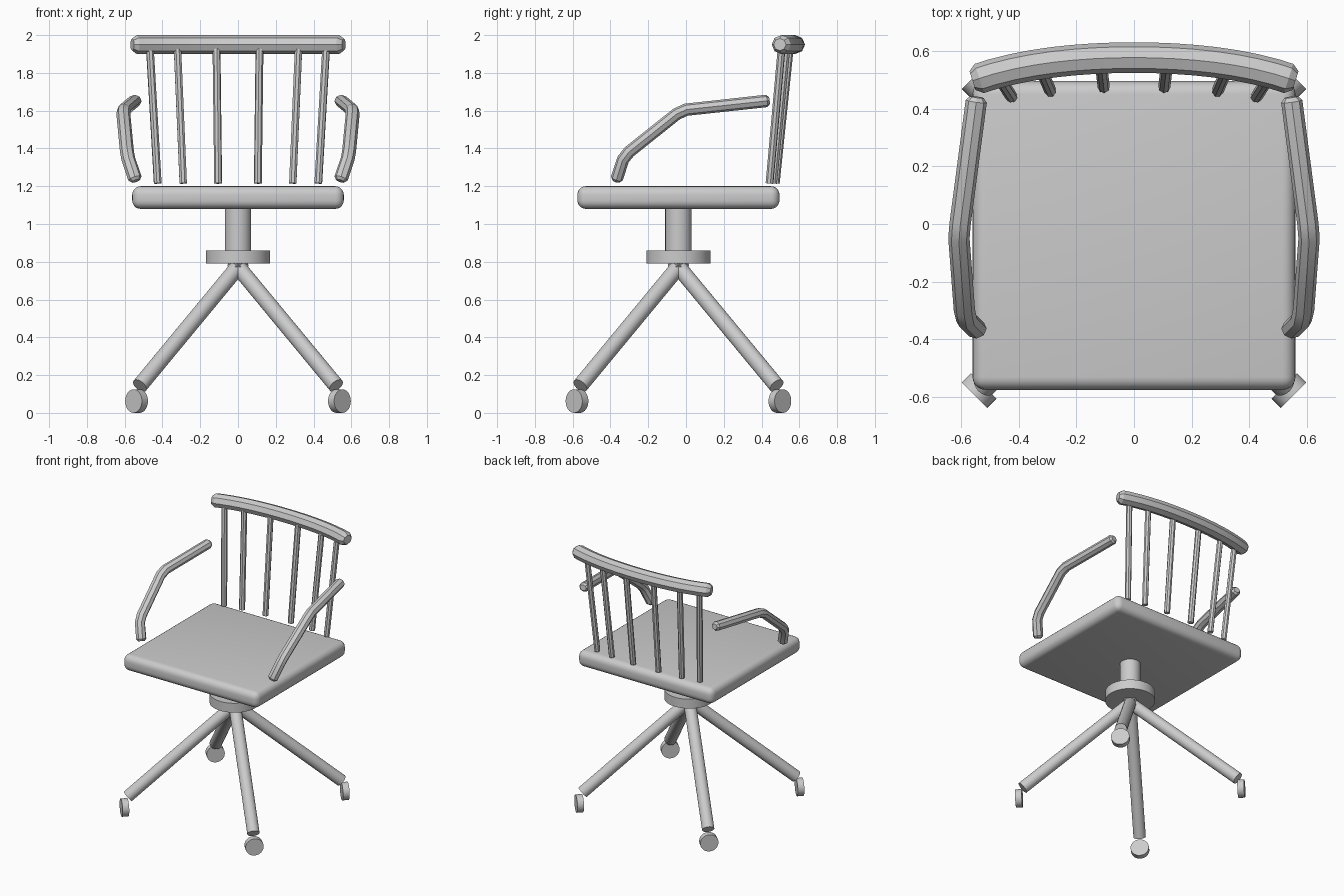
import bpy, bmesh, math
from mathutils import Vector

if "Cube" in bpy.data.objects:
    bpy.data.objects.remove(bpy.data.objects["Cube"])

grey = bpy.data.materials.new("plain grey")
grey.diffuse_color = (0.6, 0.6, 0.6, 1)
grey.use_nodes = True
grey.node_tree.nodes["Principled BSDF"].inputs["Base Color"].default_value = grey.diffuse_color
CY = -0.04  # y of the swivel axis


def finish(name, bm, angle=35):
    bmesh.ops.recalc_face_normals(bm, faces=bm.faces)
    me = bpy.data.meshes.new(name)
    bm.to_mesh(me)
    bm.free()
    me.materials.append(grey)
    ob = bpy.data.objects.new(name, me)
    bpy.context.collection.objects.link(ob)
    bpy.ops.object.select_all(action='DESELECT')
    ob.select_set(True)
    bpy.context.view_layer.objects.active = ob
    bpy.ops.object.shade_smooth_by_angle(angle=math.radians(angle))
    return ob


def rod(name, a, b, r, sides=32):
    """Cylinder between two points."""
    a, b = Vector(a), Vector(b)
    d = b - a
    bm = bmesh.new()
    bmesh.ops.create_cone(bm, cap_ends=True, segments=sides, radius1=r, radius2=r, depth=d.length)
    m = d.to_track_quat('Z', 'Y').to_matrix().to_4x4()
    m.translation = (a + b) / 2
    bm.transform(m)
    return finish(name, bm)


def sweep(name, path, ref, w, h, cap):
    """Octagonal bar along a path, with chamfered ends."""
    p = [Vector(q) for q in path]
    first, last = (p[1] - p[0]).normalized(), (p[-1] - p[-2]).normalized()
    rings = [(p[0], first, 0.65), (p[0] + first * cap, first, 1)]
    for i in range(1, len(p) - 1):
        t = (p[i] - p[i - 1]).normalized() + (p[i + 1] - p[i]).normalized()
        rings.append((p[i], t.normalized(), 1))
    rings += [(p[-1] - last * cap, last, 1), (p[-1], last, 0.65)]
    bm = bmesh.new()
    loops = []
    for c, t, s in rings:
        up = t.cross(Vector(ref)).normalized()
        side = up.cross(t)
        loops.append([bm.verts.new(c + side * (w * s * math.cos(k * math.pi / 4))
                                   + up * (h * s * math.sin(k * math.pi / 4))) for k in range(8)])
    for a, b in zip(loops, loops[1:]):
        for k in range(8):
            bm.faces.new((a[k], a[(k + 1) % 8], b[(k + 1) % 8], b[k]))
    bm.faces.new(loops[0])
    bm.faces.new(loops[-1])
    return finish(name, bm, 30)


# Seat: rounded slab
bm = bmesh.new()
bmesh.ops.create_cube(bm, size=1)
for v in bm.verts:
    v.co = (v.co.x * 1.12, v.co.y * 1.07 + CY, v.co.z * 0.12 + 1.14)
bmesh.ops.bevel(bm, geom=bm.edges[:], offset=0.045, segments=5, profile=0.5, affect='EDGES')
finish("seat", bm)

# Swivel column and hub
rod("column", (0, CY, 0.84), (0, CY, 1.10), 0.07)
rod("hub", (0, CY, 0.79), (0, CY, 0.86), 0.17, 48)

# Four diagonal legs with wheels
for sx, sy, tag in ((-1, -1, "front_left"), (1, -1, "front_right"), (-1, 1, "back_left"), (1, 1, "back_right")):
    rod("leg_" + tag, (-0.02 * sx, CY - 0.02 * sy, 0.797), (0.52 * sx, CY + 0.52 * sy, 0.144), 0.042)
    rod("wheel_" + tag, (0.521 * sx, CY + 0.521 * sy, 0.0625), (0.553 * sx, CY + 0.553 * sy, 0.0625), 0.0625)

# Curved top rail
rail = []
for i in range(17):
    u = i / 8 - 1
    rail.append((0.56 * u, 0.577 - 0.06 * u * u - 0.02 * u ** 4, 1.95))
sweep("top_rail", rail, (0, 1, 0), 0.053, 0.05, 0.025)

# Back spindles, fanned outward
for s, side in ((-1, "left"), (1, "right")):
    for i, (xb, yb, xt, yt) in enumerate(((0.105, 0.475, 0.114, 0.55), (0.29, 0.462, 0.321, 0.533),
                                          (0.425, 0.442, 0.467, 0.507))):
        rod(f"spindle_{side}_{i + 1}", (s * xb, yb, 1.215), (s * xt, yt, 1.94), 0.021, 8)

# Bent armrests
arm = ((0.545, 0.44, 1.653), (0.603, 0.0, 1.605), (0.607, -0.05, 1.582),
       (0.588, -0.30, 1.383), (0.58, -0.333, 1.342), (0.541, -0.37, 1.228))
for s, side in ((-1, "left"), (1, "right")):
    sweep("armrest_" + side, [(s * x, y, z) for x, y, z in arm], (1, 0, 0), 0.037, 0.033, 0.015)
